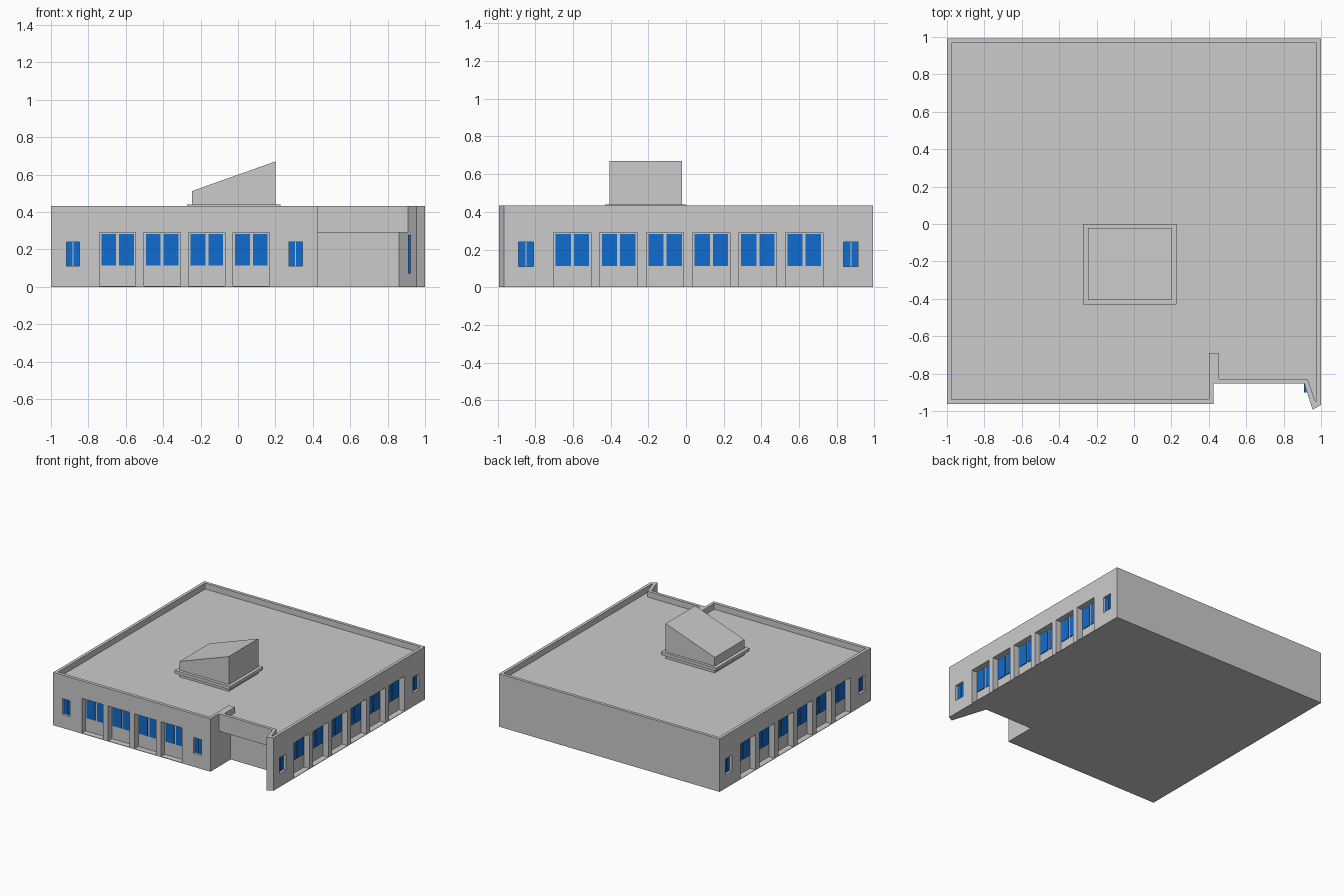
import bpy, bmesh

if "Cube" in bpy.data.objects:
    bpy.data.objects.remove(bpy.data.objects["Cube"])

FRONT, SIDE, BACK = -0.963, 1.0, 0.993
TOP, ROOF, HEAD = 0.433, 0.385, 0.29

glass = bpy.data.materials.new("blue_glass")
glass.diffuse_color = (0.005, 0.15, 0.62, 1)
glass.use_nodes = True
glass.node_tree.nodes["Principled BSDF"].inputs["Base Color"].default_value = glass.diffuse_color


def prism(bm, pts, z0, z1):
    """Closed prism over a plan outline."""
    lo = [bm.verts.new((x, y, z0)) for x, y in pts]
    hi = [bm.verts.new((x, y, z1)) for x, y in pts]
    bm.faces.new(lo[::-1])
    bm.faces.new(hi)
    n = len(pts)
    for i in range(n):
        j = (i + 1) % n
        bm.faces.new((lo[i], lo[j], hi[j], hi[i]))


def box(bm, x0, x1, y0, y1, z0, z1):
    prism(bm, [(x0, y0), (x1, y0), (x1, y1), (x0, y1)], z0, z1)


def wall_box(bm, wall, u0, u1, d0, d1, z0, z1):
    """Box placed along a wall: u runs along it, d is depth inward."""
    if wall == "front":
        box(bm, u0, u1, FRONT + d0, FRONT + d1, z0, z1)
    elif wall == "right":
        box(bm, SIDE - d1, SIDE - d0, u0, u1, z0, z1)
    else:
        box(bm, -SIDE + d0, -SIDE + d1, u0, u1, z0, z1)


def finish(bm, name, mat=None):
    bmesh.ops.recalc_face_normals(bm, faces=bm.faces)
    me = bpy.data.meshes.new(name)
    bm.to_mesh(me)
    bm.free()
    ob = bpy.data.objects.new(name, me)
    bpy.context.collection.objects.link(ob)
    if mat:
        me.materials.append(mat)
    return ob


# building mass with notched entrance corner and splayed fin wall
bm = bmesh.new()
prism(bm, [(-SIDE, FRONT), (0.424, FRONT), (0.424, -0.853), (0.91, -0.853),
           (0.955, -0.993), (SIDE, -0.967), (SIDE, BACK), (-SIDE, BACK)], 0, TOP)
building = finish(bm, "building_walls")

# cutter: roof well inside the parapet, and porch under the entrance canopy
cut = bmesh.new()
prism(cut, [(-0.975, -0.936), (0.40, -0.936), (0.40, -0.69), (0.455, -0.69),
            (0.455, -0.828), (0.928, -0.828), (0.97, -0.95), (0.975, -0.95),
            (0.975, 0.968), (-0.975, 0.968)], ROOF, TOP + 0.1)
prism(cut, [(0.424, -0.88), (0.9187, -0.88), (0.861, -0.70), (0.424, -0.70)],
      -0.1, HEAD)

# window bays: wall -> (first start, pitch, bay width, count, narrow windows)
side = (-0.702, 0.246, 0.198, 6, [(-0.89, -0.808), (0.835, 0.915)])
bays = {"front": (-0.741, 0.2385, 0.194, 4, [(-0.918, -0.847), (0.271, 0.345)]),
        "right": side, "left": side}
BAY_D, SLIT_D = 0.05, 0.025

for wall, (start, pitch, width, count, slits) in bays.items():
    panes = bmesh.new()
    for i in range(count):
        u = start + i * pitch
        wall_box(cut, wall, u, u + width, -0.05, BAY_D, 0.004, HEAD)
        for a, b in ((0.01, width / 2 - 0.008), (width / 2 + 0.008, width - 0.01)):
            wall_box(panes, wall, u + a, u + b, BAY_D - 0.006, BAY_D + 0.01, 0.113, 0.282)
    for a, b in slits:
        m = (a + b) / 2
        wall_box(cut, wall, a, b, -0.05, SLIT_D, 0.11, 0.24)
        for p, q in ((a + 0.001, m - 0.003), (m + 0.003, b - 0.001)):
            wall_box(panes, wall, p, q, SLIT_D - 0.006, SLIT_D + 0.01, 0.111, 0.239)
    finish(panes, wall + "_window_panes", glass)

cutter = finish(cut, "opening_cutter")
cutter.hide_render = True
mod = building.modifiers.new("openings", "BOOLEAN")
mod.operation = "DIFFERENCE"
mod.solver = "EXACT"
mod.object = cutter
bpy.context.view_layer.objects.active = building
bpy.ops.object.modifier_apply(modifier=mod.name)
bpy.data.objects.remove(cutter)

# entrance side light on the splayed wall
bm = bmesh.new()
box(bm, 0.908, 0.921, -0.90, -0.845, 0.07, 0.277)
finish(bm, "entrance_side_light", glass)

# skylight curb
bm = bmesh.new()
box(bm, -0.273, 0.227, -0.43, 0.0, 0.415, 0.44)
finish(bm, "skylight_curb")

# skylight tower with a sloping top
bm = bmesh.new()
box(bm, -0.245, 0.20, -0.405, -0.022, ROOF - 0.01, 0.67)
for v in bm.verts:
    if v.co.z > 0.6 and v.co.x < 0:
        v.co.z = 0.512
finish(bm, "skylight_tower")
